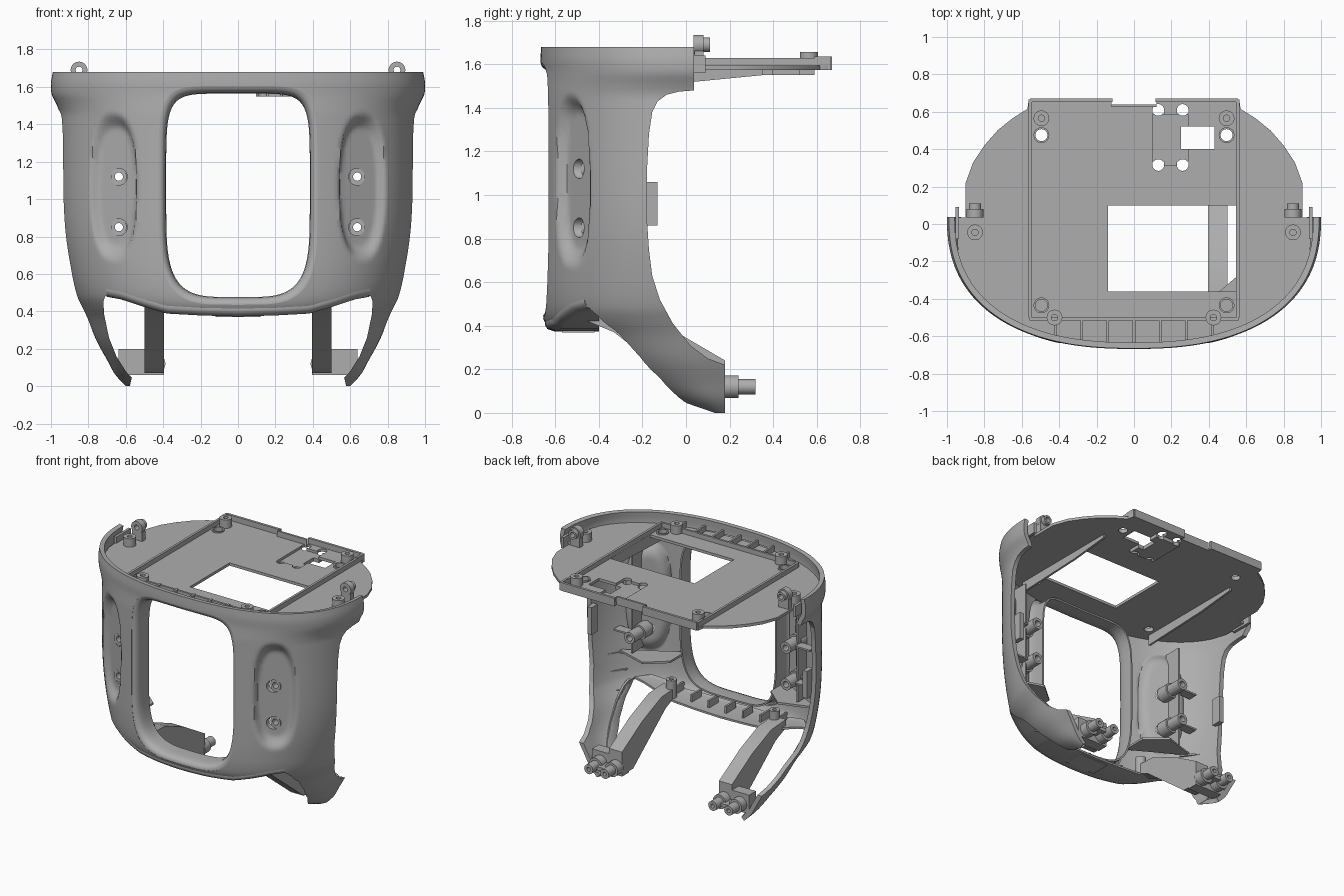
import bpy, bmesh, math

cube = bpy.data.objects.get("Cube")
if cube:
    bpy.data.objects.remove(cube, do_unlink=True)

grey = bpy.data.materials.new("grey plastic")
grey.use_nodes = True
COLOUR = (0.42, 0.42, 0.42, 1)
grey.diffuse_color = COLOUR
for node in grey.node_tree.nodes:
    if node.type == 'BSDF_PRINCIPLED':
        node.inputs["Base Color"].default_value = COLOUR

# shell sections: height, half width, front y, rear y, roundness of the plan outline
SECTIONS = [(0, .6, 0, .2, 2.3), (.06, .655, -.175, .16, 2.3), (.14, .7, -.336, .12, 2.3),
            (.24, .755, -.47, .08, 2.3), (.36, .805, -.6, .05, 2.3),
            (.42, .835, -.65, .04, 2.4), (.48, .865, -.665, .04, 2.5),
            (.6, .9, -.674, .04, 2.5), (.8, .938, -.672, .04, 2.5), (1, .953, -.67, .04, 2.5),
            (1.4, .953, -.67, .04, 2.5), (1.46, .954, -.67, .04, 2.5),
            (1.51, .972, -.668, .04, 2.45), (1.56, .996, -.666, .04, 2.4),
            (1.62, 1, -.668, .04, 2.4), (1.68, .99, -.665, .04, 2.4)]
# lower front edge of the shell, and the inner edge of a leg
EDGE = [(0, .38), (.2, .385), (.38, .395), (.5, .43), (.62, .47), (.7, .485)]
LEG = [(.68, .492), (.71, .48), (.72, .45), (.715, .38), (.69, .26), (.65, .16), (.6, .08)]


def section(z):
    """Smoothly interpolated half width, front, rear and roundness at a height."""
    last = len(SECTIONS) - 1
    i = 0
    while i < last - 1 and z > SECTIONS[i + 1][0]:
        i += 1

    def slope(k, c):
        p, q = SECTIONS[max(k - 1, 0)], SECTIONS[min(k + 1, last)]
        return (q[c] - p[c]) / (q[0] - p[0])
    p, q = SECTIONS[i], SECTIONS[i + 1]
    h = q[0] - p[0]
    t = (z - p[0]) / h
    s = t * t * (3 - 2 * t)
    return [p[c] + (q[c] - p[c]) * s + h * t * (1 - t)
            * ((1 - t) * slope(i, c) - t * slope(i + 1, c)) for c in (1, 2, 3, 4)]


def front_y(x, z):
    a, f, r, n = section(z)
    return r - (r - f) * max(0, 1 - (abs(x) / a) ** n) ** (1 / n)


def edge_z(x):
    x = abs(x)
    for (p, u), (q, v) in zip(EDGE, EDGE[1:]):
        if x <= q:
            return u + (v - u) * (x - p) / (q - p)
    return EDGE[-1][1]


def press_grip(x, y, z):
    """Push a shell point onto the flat floor of the grip recess."""
    nx, ny = .5, -.866
    dx, dy = abs(x) - .645, y + .486
    height = dx * nx + dy * ny
    along = dx * -ny + dy * nx
    reach = ((abs(along) / .112) ** 2.6 + (abs(z - 1.065) / .305) ** 2.6) ** (1 / 2.6)
    t = min(1, max(0, (1.32 - reach) / .32))
    move = height * t * t * (3 - 2 * t)
    return (math.copysign(abs(x) - nx * move, x), y - ny * move, z)


def make(name, verts, faces, recalc=True):
    mesh = bpy.data.meshes.new(name)
    mesh.from_pydata(verts, [], faces)
    if recalc:
        bm = bmesh.new()
        bm.from_mesh(mesh)
        bmesh.ops.recalc_face_normals(bm, faces=bm.faces)
        bm.to_mesh(mesh)
        bm.free()
    mesh.materials.append(grey)
    ob = bpy.data.objects.new(name, mesh)
    bpy.context.collection.objects.link(ob)
    return ob


def grid(name, rows, wrap=False, wrap_rows=False, recalc=True):
    n, m = len(rows[0]), len(rows)
    faces = []
    for i in range(m if wrap_rows else m - 1):
        for j in range(n if wrap else n - 1):
            k, l = (i + 1) % m, (j + 1) % n
            faces.append((i * n + j, k * n + j, k * n + l, i * n + l))
    return make(name, [p for r in rows for p in r], faces, recalc)


def place(axis, u, v, d):
    return {'x': (d, u, v), 'y': (u, d, v), 'z': (u, v, d)}[axis]


def prism(name, axis, pts, d0, d1):
    n = len(pts)
    verts = [place(axis, u, v, d) for d in (d0, d1) for u, v in pts]
    faces = [tuple(range(n)), tuple(range(n, 2 * n))]
    faces += [(i, (i + 1) % n, n + (i + 1) % n, n + i) for i in range(n)]
    return make(name, verts, faces)


def box(name, x0, x1, y0, y1, z0, z1):
    return prism(name, 'z', [(x0, y0), (x1, y0), (x1, y1), (x0, y1)], z0, z1)


def circle(u, v, r, n=24):
    return [(u + r * math.cos(2 * math.pi * i / n), v + r * math.sin(2 * math.pi * i / n))
            for i in range(n)]


def tube(name, axis, u, v, d0, d1, outer, inner):
    rings = [(outer, d0), (outer, d1), (inner, d1), (inner, d0)]
    return grid(name, [[place(axis, p, q, d) for p, q in circle(u, v, r)]
                       for r, d in rings], True, True)


def apply(ob, kind, **settings):
    mod = ob.modifiers.new(kind, kind)
    for key, value in settings.items():
        setattr(mod, key, value)
    bpy.context.view_layer.objects.active = ob
    bpy.ops.object.modifier_apply(modifier=mod.name)


def cut(ob, cutter):
    cutter.hide_render = True
    apply(ob, 'BOOLEAN', operation='DIFFERENCE', solver='EXACT', object=cutter)
    bpy.data.objects.remove(cutter, do_unlink=True)


def window(grow, n=80):
    pts = []
    for i in range(n):
        c, s = math.cos(2 * math.pi * i / n), math.sin(2 * math.pi * i / n)
        e = 2 / (6 if s > 0 else 4)
        pts.append(((.39 + grow) * math.copysign(abs(c) ** e, c),
                    1.02 + (.55 + grow) * math.copysign(abs(s) ** e, s)))
    return pts


# curved outer shell with two legs and pressed grips
rows = []
for i in range(97):
    z = 1.68 * i / 96
    a, f, r, n = section(z)
    row = [(a, .25, z)]
    for j in range(121):
        c, s = math.cos(math.pi * j / 120), max(0, math.sin(math.pi * j / 120))
        row.append(press_grip(a * math.copysign(abs(c) ** (2 / n), c),
                              r - (r - f) * s ** (2 / n), z))
    rows.append(row + [(-a, .25, z)])
shell = grid("shell", rows, recalc=False)
apply(shell, 'SOLIDIFY', thickness=.032, offset=-1)
rear = [(.6, 1.8), (.037, 1.8), (.037, 1.48), (-.03, 1.475), (-.09, 1.46), (-.13, 1.43),
        (-.155, 1.38), (-.17, 1.28), (-.18, 1.1), (-.18, .9), (-.17, .75), (-.155, .63),
        (-.12, .52), (-.06, .41), (.02, .31), (.1, .25), (.18, .22), (.18, -.1), (.6, -.1)]
cut(shell, prism("rear_cutter", 'x', rear, -1.3, 1.3))
arch = [(x, z + .025) for x, z in EDGE[:-1]] + LEG + [(.568, .045), (.575, .015), (.6, -.1)]
cut(shell, prism("arch_cutter", 'y', [(-x, z) for x, z in arch[:0:-1]] + arch, -1, 1))
cut(shell, prism("window_cutter", 'y', window(.035), -1, -.2))
for x in (-.637, .637):
    for z in (.85, 1.12):
        cut(shell, prism("bore_cutter", 'y', circle(x, z, .045), -1, -.475))
        cut(shell, prism("hole_cutter", 'y', circle(x, z, .022), -1, -.2))

# rolled window rim
rim = [[(x, front_y(x, z) + dy, z) for x, z in window(grow)]
       for grow, dy in [(.037, .007), (.024, .01), (.012, .022), (.004, .045), (0, .08), (0, .15)]]
apply(grid("window_rim", rim, True), 'SOLIDIFY', thickness=.012, offset=0)

# rounded bottom lip and floor
xs = [.7 * i / 28 for i in range(-28, 29)]
floor = []
for dy, dz in [(.012, .045), (.009, .026), (.018, .01), (.05, 0), (.4, 0)]:
    floor.append([(x, min(front_y(x, edge_z(x) + .04) + dy, -.4), edge_z(x) + dz) for x in xs])
apply(grid("floor_lip", floor), 'SOLIDIFY', thickness=.014, offset=0)
box("floor_tab", -.12, .12, -.57, -.42, .37, .385)
for x in (-.42, -.28, -.14, 0, .14, .28, .42):
    box("floor_rib", x - .007, x + .007, -.57, -.46, edge_z(x), edge_z(x) + .06)
    box("front_channel_rib", x - .007, x + .007, front_y(x, 1.6) + .02, -.5, 1.59, 1.635)

# top plate with openings
half = [(x, front_y(x, 1.58) + .025) for x in (0, .2, .4, .55, .7, .8, .88)]
half += [(.94, -.16), (.952, .035), (.9, .035), (.9, .22), (.86, .33), (.8, .42), (.73, .5),
         (.65, .565), (.57, .615), (.565, .65), (.55, .67), (0, .67)]
plate = prism("top_plate", 'z', half + [(-x, y) for x, y in half[-2:0:-1]], 1.575, 1.595)
cut(plate, box("opening_cutter", -.14, .545, -.36, .1, 1.5, 1.7))
cut(plate, box("notch_cutter", -.12, .12, .64, .7, 1.5, 1.7))
cut(plate, box("bracket_cutter", .1, .29, .315, .585, 1.5, 1.7))
# lowered bracket beneath the plate
bracket = box("port_bracket", .095, .295, .31, .59, 1.55, 1.577)
for ob in (plate, bracket):
    cut(ob, box("port_cutter", .25, .43, .4, .52, 1.5, 1.7))
    for x in (.13, .26):
        for y, stretch in ((.315, .02), (.61, -.02)):
            cut(ob, prism("slot_cutter", 'z', circle(x, y, .031), 1.5, 1.7))
            y0, y1 = sorted((y, y + stretch))
            cut(ob, box("slot_end_cutter", x - .0305, x + .0305, y0, y1, 1.5, 1.7))
for x in (-.495, .495):
    for y in (-.435, .475):
        cut(plate, prism("screw_cutter", 'z', circle(x, y, .033), 1.5, 1.7))
        tube("screw_ring", 'z', x, y, 1.575, 1.605, .042, .032)

# raised frame on the plate
box("frame_front", -.56, .56, -.515, -.5, 1.59, 1.63)
box("frame_notch", -.12, .12, .625, .64, 1.575, 1.635)
for side in (-1, 1):
    x0, x1 = sorted((side * .115, side * .555))
    box("frame_rear", x0, x1, .652, .67, 1.575, 1.635)

# mirrored details
for side in (-1, 1):
    def pair_box(name, x0, x1, *rest):
        box(name, *sorted((side * x0, side * x1)), *rest)

    def pair_prism(name, pts, x0, x1):
        prism(name, 'x', pts, side * x0, side * x1)

    pair_box("frame_side", .546, .563, -.5, .6, 1.59, 1.63)
    pair_box("frame_corner", .546, .563, .59, .665, 1.575, 1.635)
    pair_prism("plate_stiffener", [(-.5, 1.58), (-.5, 1.5), (.04, 1.52), (.35, 1.55),
                                   (.35, 1.58)], .548, .563)
    for x, y in [(.495, .565), (.425, -.5), (.85, -.045)]:
        tube("plate_post", 'z', side * x, y, 1.59, 1.657, .042, .017)
    # hinge clips beside the shell ends
    tube("clip_ring", 'y', side * .85, 1.69, .035, .08, .045, .018)
    tube("clip_collar", 'y', side * .85, 1.69, .08, .11, .033, .018)
    pair_box("clip_stand", .81, .89, .04, .08, 1.59, 1.66)
    pair_box("shell_end_blade", .935, .955, -.08, .09, 1.56, 1.64)
    pair_box("side_tab", .86, .895, -.2, -.13, .86, 1.06)
    # screw posts and gussets behind the grips
    for z in (.85, 1.12):
        tube("grip_post", 'y', side * .637, z, -.475, -.25, .042, .022)
        tube("grip_post_base", 'y', side * .637, z, -.45, -.36, .055, .022)
        pair_box("post_web", .68, .8, -.37, -.3, z - .006, z + .006)
    pair_box("grip_rib", .668, .68, -.46, -.33, .7, 1.45)
    prism("grip_shelf", 'z', [(side * x, y) for x, y in
          [(.41, -.58), (.6, -.47), (.8, -.36), (.55, -.28), (.41, -.4)]], .67, .685)
    # wall along the leg opening and cross ribs inside the leg
    wall = [[(side * (x + .01), front_y(x + .01, z) + dy, z) for x, z in LEG[1:]]
            for dy in (.02, .09)]
    apply(grid("leg_inner_wall", wall), 'SOLIDIFY', thickness=.014, offset=0)
    for z in (.42, .54, .66):
        spots = [.74 + (section(z)[0] - .8) * k / 4 for k in range(5)]
        inner = [(side * x, front_y(x, z) + .02) for x in spots]
        prism("leg_rib", 'z', inner + [(x, y + .05) for x, y in inner[::-1]], z, z + .012)
    # lower brace, foot block and clip pegs
    pair_prism("leg_brace", [(-.45, .42), (-.33, .37), (.0, .11), (.05, .07), (.18, .07),
                             (.18, .24), (-.06, .38), (-.28, .47), (-.45, .48)], .395, .5)
    pair_box("foot_block", .395, .64, .1, .18, .06, .2)
    pair_box("foot_tongue", .42, .6, .17, .27, .105, .13)
    tube("brace_post", 'z', side * .42, -.43, .41, .54, .036, .015)
    for x in (.44, .57):
        tube("foot_peg", 'y', side * x, .12, .17, .32, .035, .014)
        tube("foot_collar", 'y', side * x, .12, .17, .24, .052, .03)

# smooth shading with sharp corners kept
for ob in bpy.context.scene.objects:
    ob.select_set(ob.type == 'MESH')
bpy.context.view_layer.objects.active = shell
bpy.ops.object.shade_smooth_by_angle(angle=math.radians(48))
